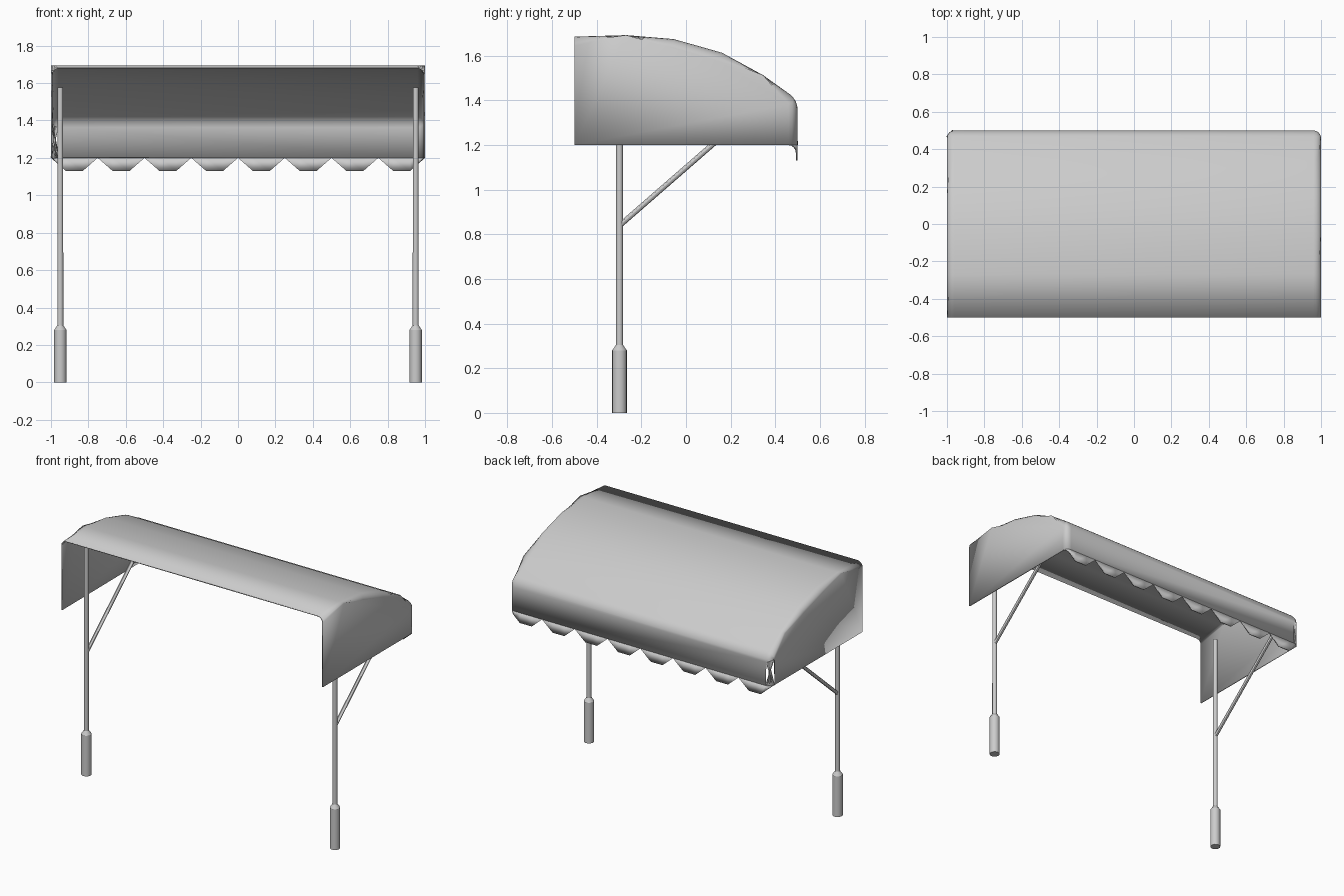
import bpy, bmesh
from math import cos, sin, pi
from mathutils import Vector

if "Cube" in bpy.data.objects:
    bpy.data.objects.remove(bpy.data.objects["Cube"])

BOTTOM, DROP, R, THICK = 1.2, 0.07, 0.04, 0.008


def finish(name, bm, outward=None, angle=50):
    """Turn a bmesh into a smooth-shaded object; outward fixes open sheets."""
    bmesh.ops.recalc_face_normals(bm, faces=bm.faces)
    if outward:
        total = sum((f.normal * f.calc_area() for f in bm.faces), Vector())
        if total.dot(outward) < 0:
            bmesh.ops.reverse_faces(bm, faces=bm.faces)
    me = bpy.data.meshes.new(name)
    bm.to_mesh(me)
    bm.free()
    ob = bpy.data.objects.new(name, me)
    bpy.context.collection.objects.link(ob)
    if outward:
        s = ob.modifiers.new("Thickness", "SOLIDIFY")
        s.thickness, s.offset = THICK, -1
    bpy.ops.object.select_all(action='DESELECT')
    ob.select_set(True)
    bpy.context.view_layer.objects.active = ob
    bpy.ops.object.shade_smooth_by_angle(angle=angle * pi / 180)
    return ob


# Canopy: side profile swept across x, with end panels and rounded rim
profile = [(-0.5, 1.686), (-0.268, 1.693), (-0.054, 1.675), (0.161, 1.614),
           (0.345, 1.514), (0.5, 1.403), (0.5, BOTTOM)]
bm = bmesh.new()
left, right = [[bm.verts.new((x, y, z)) for y, z in profile] for x in (-1, 1)]
for i in range(len(profile) - 1):
    bm.faces.new((left[i], left[i + 1], right[i + 1], right[i]))
for side, x in ((left, -1), (right, 1)):
    bm.faces.new(side + [bm.verts.new((x, -0.5, BOTTOM))])
rim = [bm.edges.get((s[i], s[i + 1])) for s in (left, right) for i in range(len(profile) - 1)]
rim.append(bm.edges.get((left[5], right[5])))
bmesh.ops.bevel(bm, geom=rim, offset=R, offset_type='OFFSET', segments=4,
                profile=0.5, affect='EDGES')
finish("canopy", bm, Vector((0, 0, 1)))


# Scalloped valance hanging from the front edge, wrapping the rounded corners
def hem(x):
    t = (x + 1) % 0.25
    return BOTTOM - DROP * max(0, min(1, t / 0.08, (0.25 - t) / 0.08))


arc = [(1 - R + R * cos(a * pi / 8), 0.5 - R + R * sin(a * pi / 8)) for a in range(5)]
xs = [round(-1 + 0.25 * k + d, 3) for k in range(8) for d in (0, 0.08, 0.17)]
path = [(-x, y) for x, y in arc] + [(x, 0.5) for x in xs if abs(x) < 1 - R] + arc[::-1]
bm = bmesh.new()
rows = []
for x, y in path:
    top = bm.verts.new((x, y, BOTTOM))
    z = hem(x)
    rows.append((top, bm.verts.new((x, y, z)) if z < BOTTOM - 1e-4 else top))
for (a, b), (c, d) in zip(rows, rows[1:]):
    bm.faces.new(list(dict.fromkeys((a, b, d, c))))
finish("valance", bm, Vector((0, 1, 0)))


# Round tubes given as (point, radius) rings
def tube(name, rings, sides=16):
    bm = bmesh.new()
    axis = (Vector(rings[-1][0]) - Vector(rings[0][0])).normalized()
    u = Vector((1, 0, 0))
    v = axis.cross(u)
    loops = [[bm.verts.new(Vector(p) + r * (u * cos(2 * pi * k / sides) + v * sin(2 * pi * k / sides)))
              for k in range(sides)] for p, r in rings]
    for a, b in zip(loops, loops[1:]):
        for k in range(sides):
            n = (k + 1) % sides
            bm.faces.new((a[k], a[n], b[n], b[k]))
    bm.faces.new(loops[0])
    bm.faces.new(loops[-1])
    return finish(name, bm, angle=30)


for x, side in ((-0.95, "left"), (0.95, "right")):
    # Post with thick foot sleeve
    tube(side + "_post", [((x, -0.298, z), r) for z, r in
                          ((0, 0.033), (0.28, 0.033), (0.305, 0.016), (1.575, 0.015))])
    # Diagonal brace up into the canopy
    tube(side + "_brace", [((x, -0.295, 0.842), 0.012), ((x, 0.3, 1.36), 0.012)], 12)
